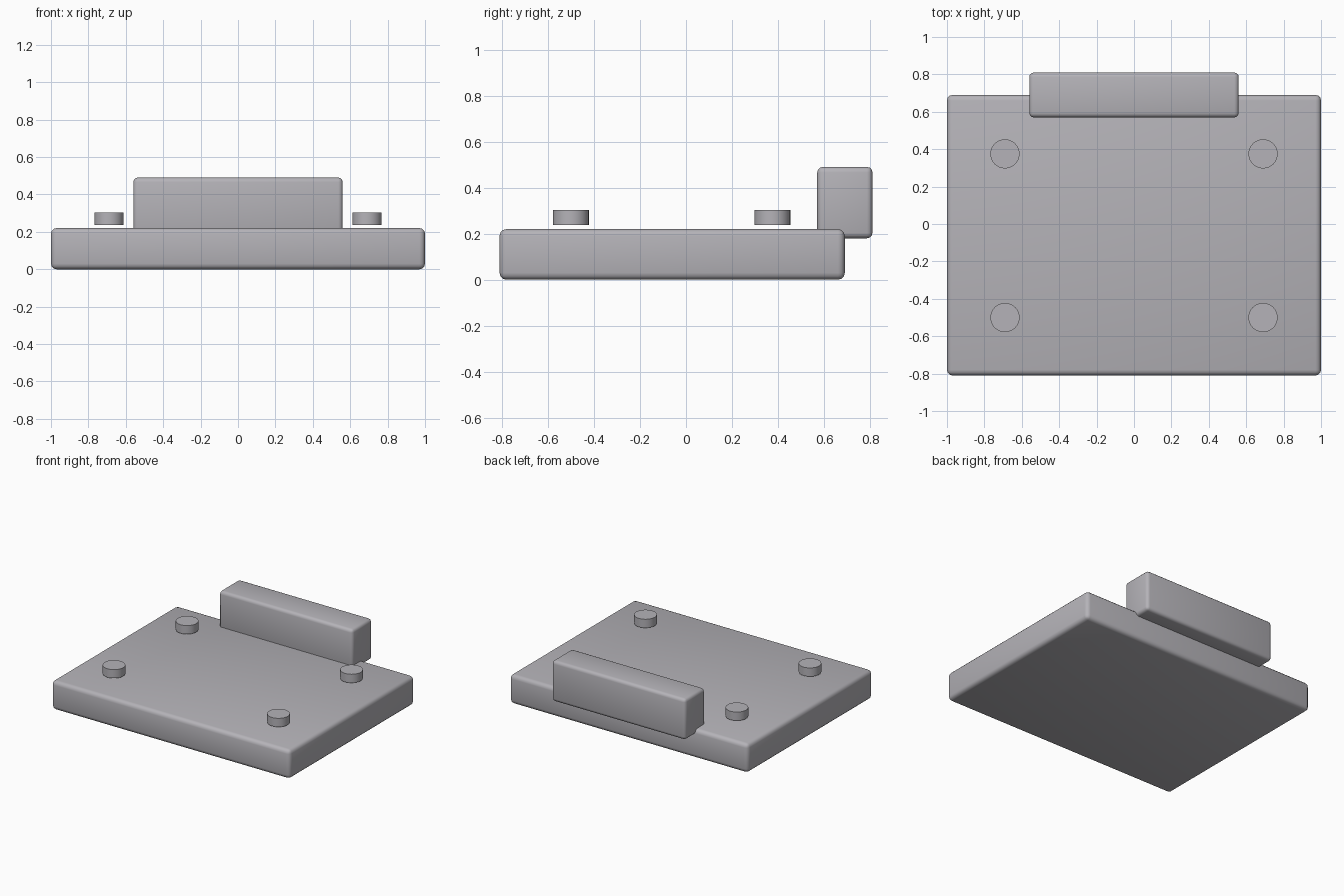
import bpy

if "Cube" in bpy.data.objects:
    bpy.data.objects.remove(bpy.data.objects["Cube"])

grey = bpy.data.materials.new("warm grey plastic")
grey.diffuse_color = (0.46, 0.45, 0.48, 1)
grey.use_nodes = True
grey.node_tree.nodes["Principled BSDF"].inputs["Base Color"].default_value = grey.diffuse_color


def finish(obj, name):
    obj.name = name
    obj.data.materials.append(grey)
    bpy.ops.object.shade_smooth_by_angle()


def rounded_box(name, low, high, bevel):
    centre = [(a + b) / 2 for a, b in zip(low, high)]
    bpy.ops.mesh.primitive_cube_add(size=1, location=centre)
    obj = bpy.context.object
    obj.scale = [b - a for a, b in zip(low, high)]
    bpy.ops.object.transform_apply(location=False, rotation=False, scale=True)
    mod = obj.modifiers.new("rounded edges", 'BEVEL')
    mod.width = bevel
    mod.segments = 3
    bpy.ops.object.modifier_apply(modifier=mod.name)
    finish(obj, name)


# Flat base slab and the raised block along its back edge
rounded_box("base_slab", (-1, -0.81, 0), (1, 0.69, 0.22), 0.03)
rounded_box("back_block", (-0.56, 0.57, 0.18), (0.56, 0.81, 0.49), 0.024)

# Four round pegs hovering just above the slab
for side, x in (("left", -0.69), ("right", 0.69)):
    for end, y in (("front", -0.5), ("back", 0.375)):
        bpy.ops.mesh.primitive_cylinder_add(
            vertices=32, radius=0.078, depth=0.065, location=(x, y, 0.27))
        finish(bpy.context.object, f"{end}_{side}_peg")
